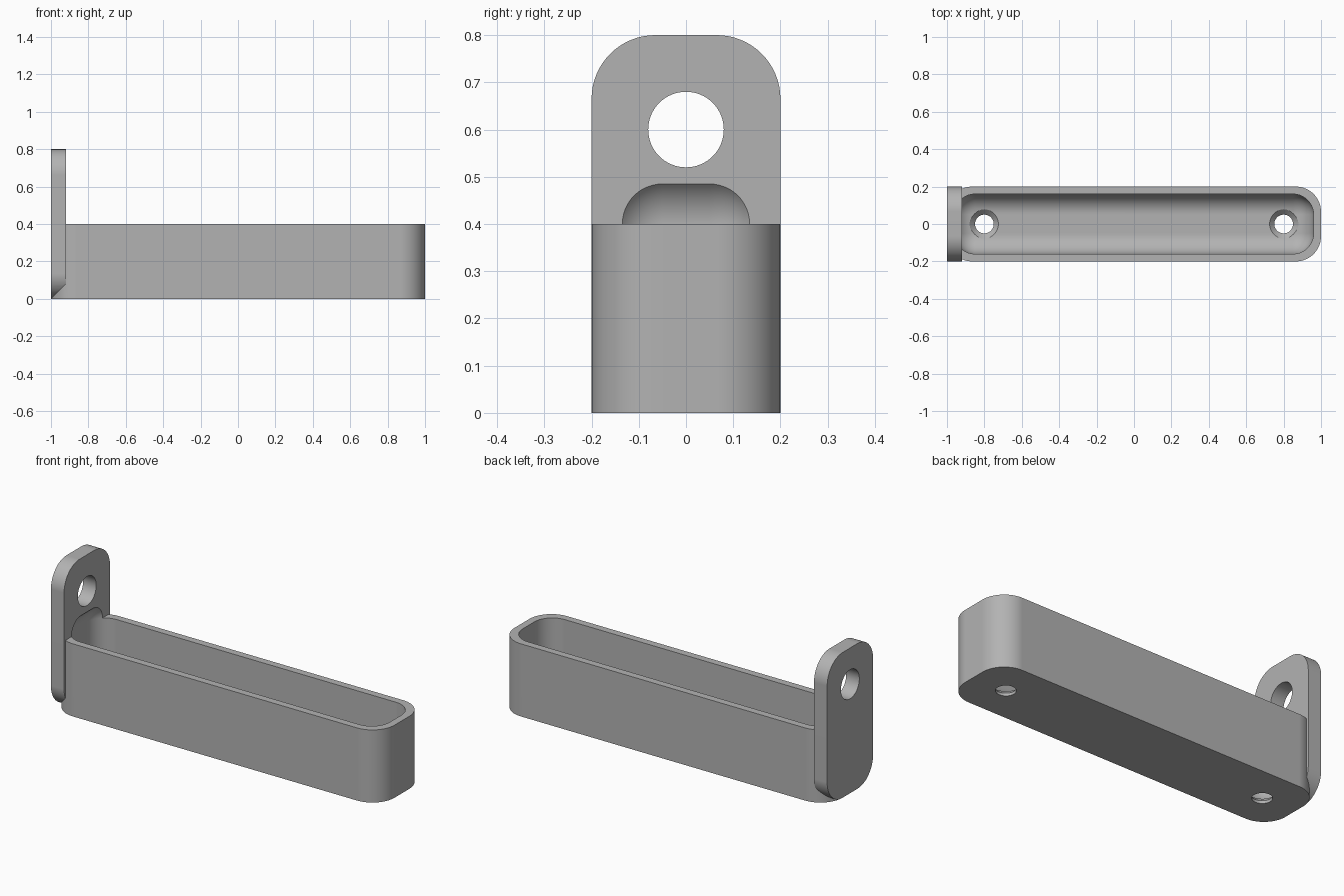
import bpy, bmesh, math
from mathutils import Matrix, Vector

cube = bpy.data.objects.get("Cube")
if cube:
    bpy.data.objects.remove(cube, do_unlink=True)

grey = bpy.data.materials.new("plain grey")
grey.use_nodes = True
COLOR = (0.45, 0.45, 0.45, 1)
grey.diffuse_color = COLOR
grey.node_tree.nodes["Principled BSDF"].inputs["Base Color"].default_value = COLOR


def finish(name, bm):
    bmesh.ops.recalc_face_normals(bm, faces=bm.faces[:])
    mesh = bpy.data.meshes.new(name)
    bm.to_mesh(mesh)
    bm.free()
    mesh.materials.append(grey)
    obj = bpy.data.objects.new(name, mesh)
    bpy.context.collection.objects.link(obj)
    return obj


def rounded_box(name, low, high, radius, axis=None):
    """Box with rounded edges; axis limits rounding to edges along it."""
    low, high = Vector(low), Vector(high)
    bm = bmesh.new()
    bmesh.ops.create_cube(bm, size=1)
    for v in bm.verts:
        v.co = (low + high) / 2 + v.co * (high - low)
    edges = [e for e in bm.edges if axis is None
             or abs((e.verts[0].co - e.verts[1].co).normalized()[axis]) > 0.9]
    bmesh.ops.bevel(bm, geom=edges, offset=radius, segments=16,
                    profile=0.5, affect='EDGES')
    return finish(name, bm)


def screw_cutter(x):
    """Countersunk hole as a stepped, revolved profile."""
    profile = [(0.05, -0.1), (0.05, 0.015), (0.08, 0.045), (0.08, 0.1)]
    n = 48
    bm = bmesh.new()
    rings = [[bm.verts.new((x + r * math.cos(math.tau * i / n),
                            r * math.sin(math.tau * i / n), z))
              for i in range(n)] for r, z in profile]
    for a, b in zip(rings, rings[1:]):
        for i in range(n):
            j = (i + 1) % n
            bm.faces.new((a[i], a[j], b[j], b[i]))
    bm.faces.new(rings[0])
    bm.faces.new(rings[-1])
    return finish("screw_hole_cutter", bm)


def hanging_cutter():
    bm = bmesh.new()
    turn = Matrix.Translation((-0.96, 0, 0.6)) @ Matrix.Rotation(math.pi / 2, 4, 'Y')
    bmesh.ops.create_cone(bm, cap_ends=True, segments=64, radius1=0.08,
                          radius2=0.08, depth=0.3, matrix=turn)
    return finish("hanging_hole_cutter", bm)


def combine(target, tool, operation):
    mod = target.modifiers.new(operation.title(), 'BOOLEAN')
    mod.operation, mod.solver, mod.object = operation, 'EXACT', tool
    bpy.context.view_layer.objects.active = target
    bpy.ops.object.modifier_apply(modifier=mod.name)
    bpy.data.objects.remove(tool, do_unlink=True)


# Tray body joined with the upright hanging plate
tray = rounded_box("tray_with_hanging_plate", (-1, -0.2, 0), (1, 0.2, 0.4), 0.135, axis=2)
plate = rounded_box("hanging_plate", (-1, -0.2, 0), (-0.92, 0.2, 0.8), 0.135, axis=0)
combine(tray, plate, 'UNION')

# Rounded hollow, which also scoops into the plate
hollow = rounded_box("hollow_cutter", (-0.96, -0.16, 0.04), (0.96, 0.16, 0.51), 0.11)
combine(tray, hollow, 'DIFFERENCE')

# Holes in the plate and floor
combine(tray, hanging_cutter(), 'DIFFERENCE')
for x in (-0.8, 0.8):
    combine(tray, screw_cutter(x), 'DIFFERENCE')

# Smooth fillets with crisp edges
bpy.ops.object.select_all(action='DESELECT')
tray.select_set(True)
bpy.context.view_layer.objects.active = tray
bpy.ops.object.shade_smooth_by_angle(angle=math.radians(25))
normals = tray.modifiers.new("Weighted normals", 'WEIGHTED_NORMAL')
normals.keep_sharp = True
